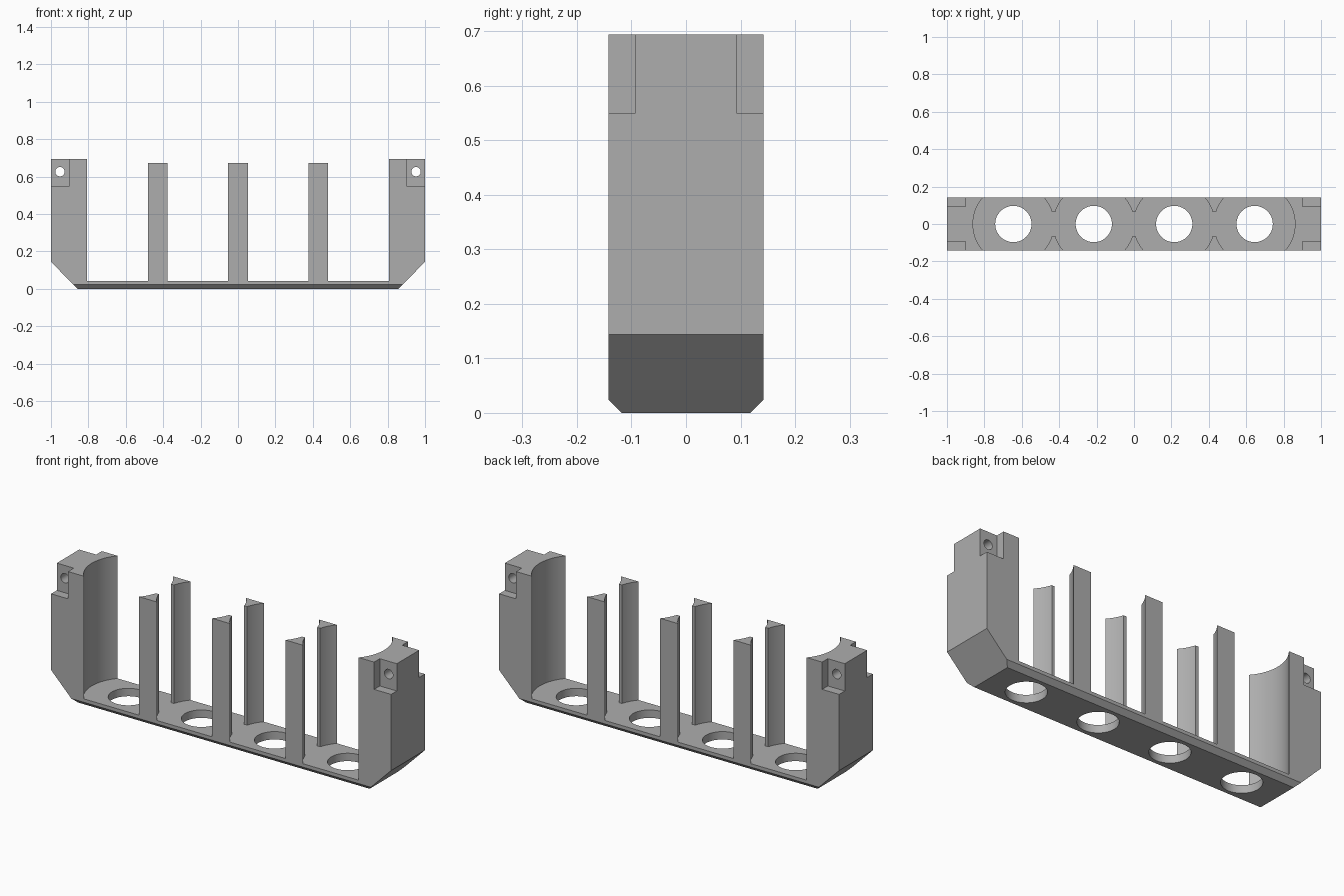
import bpy, bmesh, math

HALF_Y = 0.142        # half depth of the holder
FLOOR = 0.042         # top of the floor
CELL_R = 0.216        # radius of each round bay
BAYS = [-0.645, -0.215, 0.215, 0.645]

cube = bpy.data.objects.get("Cube")
if cube:
    bpy.data.objects.remove(cube, do_unlink=True)

grey = bpy.data.materials.new("matte grey")
grey.use_nodes = True
COLOUR = (0.42, 0.42, 0.42, 1)
grey.diffuse_color = COLOUR
bsdf = next(n for n in grey.node_tree.nodes if n.type == 'BSDF_PRINCIPLED')
bsdf.inputs["Base Color"].default_value = COLOUR


def loft(name, rings):
    """Closed solid through matching rings of points."""
    bm = bmesh.new()
    loops = [[bm.verts.new(p) for p in ring] for ring in rings]
    n = len(loops[0])
    bm.faces.new(loops[0])
    bm.faces.new(loops[-1])
    for a, b in zip(loops, loops[1:]):
        for i in range(n):
            j = (i + 1) % n
            bm.faces.new((a[i], a[j], b[j], b[i]))
    bmesh.ops.recalc_face_normals(bm, faces=bm.faces)
    mesh = bpy.data.meshes.new(name)
    bm.to_mesh(mesh)
    bm.free()
    mesh.materials.append(grey)
    obj = bpy.data.objects.new(name, mesh)
    bpy.context.collection.objects.link(obj)
    return obj


def rect(hx, hy, z):
    return [(-hx, -hy, z), (hx, -hy, z), (hx, hy, z), (-hx, hy, z)]


def box(x0, x1, y0, y1, z0, z1):
    return loft("box_cutter", [[(x0, y0, z), (x1, y0, z), (x1, y1, z), (x0, y1, z)]
                               for z in (z0, z1)])


def cylinder(x, z, r, length, along_y=False, sides=96):
    rings = []
    for h in (-length / 2, length / 2):
        ring = []
        for i in range(sides):
            a = math.tau * i / sides
            u, v = r * math.cos(a), r * math.sin(a)
            ring.append((x + u, h, z + v) if along_y else (x + u, v, z + h))
        rings.append(ring)
    return loft("round_cutter", rings)


def cut(obj, cutters):
    """Subtract the cutters, bake the result and remove them."""
    for c in cutters:
        mod = obj.modifiers.new("cut", 'BOOLEAN')
        mod.operation = 'DIFFERENCE'
        mod.solver = 'EXACT'
        mod.object = c
        c.hide_render = True
    deps = bpy.context.evaluated_depsgraph_get()
    baked = bpy.data.meshes.new_from_object(obj.evaluated_get(deps))
    obj.modifiers.clear()
    obj.data = baked
    for c in cutters:
        bpy.data.objects.remove(c, do_unlink=True)


def smooth(obj):
    bpy.ops.object.select_all(action='DESELECT')
    obj.select_set(True)
    bpy.context.view_layer.objects.active = obj
    bpy.ops.object.shade_smooth_by_angle(angle=math.radians(25))


parts = []

# Floor with bevelled underside and a round opening under each bay
floor = loft("floor", [rect(0.857, 0.118, 0), rect(0.881, HALF_Y, 0.024),
                       rect(0.857 + FLOOR, HALF_Y, FLOOR)])
cut(floor, [cylinder(x, 0, 0.097, 0.3) for x in BAYS])
parts.append(floor)

# End blocks: sloped foot, concave inner wall, notched corners, screw hole
for side, name in ((1, "left_end_block"), (-1, "right_end_block")):
    profile = [(0.7, FLOOR), (0.857 + FLOOR, FLOOR), (1, 0.144), (1, 0.694), (0.7, 0.694)]
    block = loft(name, [[(side * x, y, z) for x, z in profile] for y in (-HALF_Y, HALF_Y)])
    x0, x1 = sorted((side * 0.9, side * 1.1))
    cutters = [cylinder(side * 0.645, 0.4, CELL_R, 2),
               cylinder(side * 0.952, 0.626, 0.025, 1, along_y=True, sides=48)]
    for y0, y1 in ((-0.3, -0.094), (0.094, 0.3)):
        cutters.append(box(x0, x1, y0, y1, 0.549, 0.8))
    cut(block, cutters)
    parts.append(block)

# Divider posts between bays: concave flanks narrowing to a blunt tip
TIP_Y = 0.064
STEPS = 14
for i, x in enumerate((-0.43, 0, 0.43)):
    for side, place in ((-1, "front"), (1, "back")):
        flank = []
        for k in range(STEPS + 1):
            y = TIP_Y + (HALF_Y - TIP_Y) * k / STEPS
            flank.append((0.215 - math.sqrt(CELL_R ** 2 - y ** 2), y))
        outline = [(w, y) for w, y in flank] + [(-w, y) for w, y in reversed(flank)]
        parts.append(loft(f"{place}_divider_post_{i + 1}",
                          [[(x + w, side * y, z) for w, y in outline]
                           for z in (FLOOR, 0.672)]))

for part in parts:
    smooth(part)
